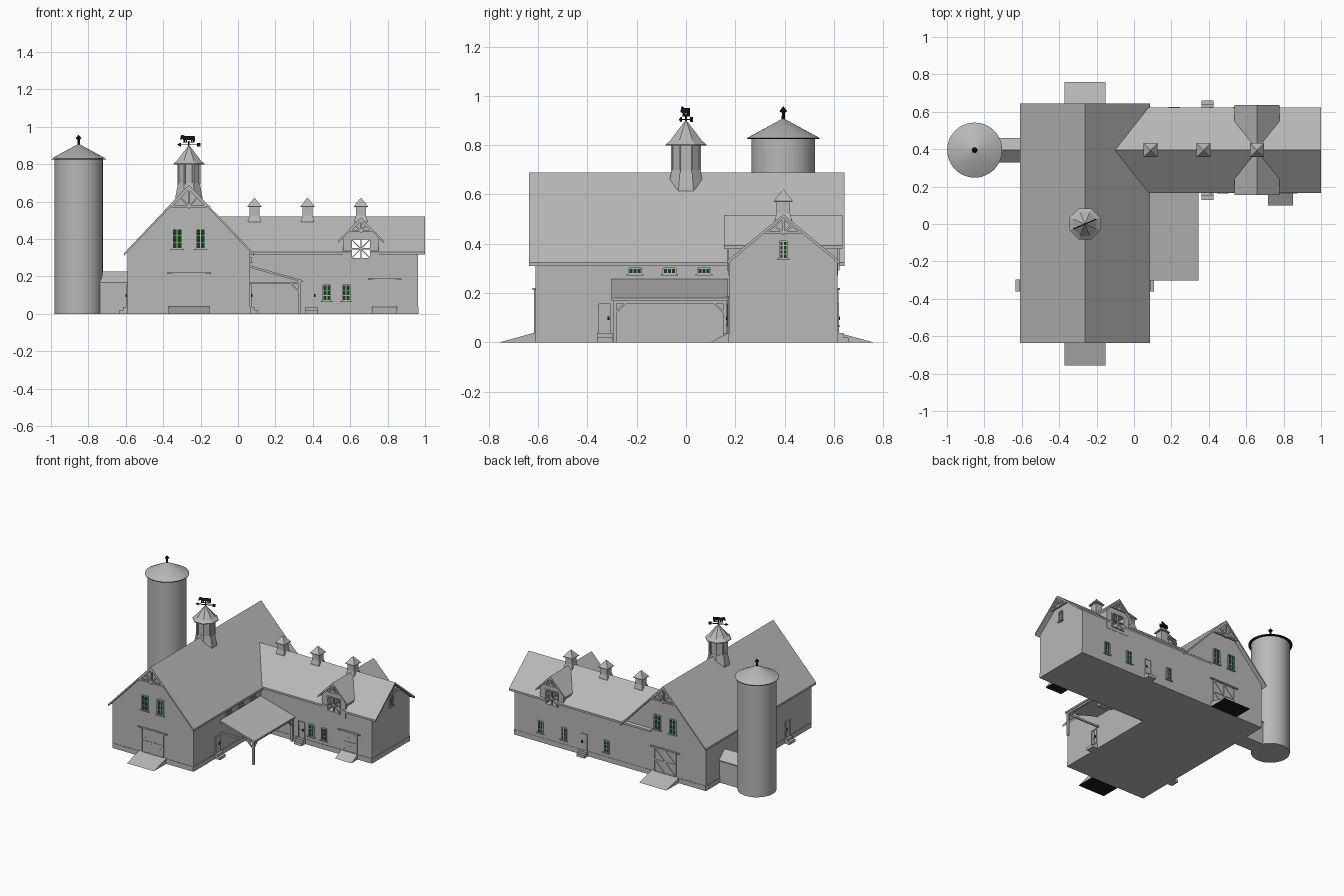
import bpy, bmesh, math
from mathutils import Vector

cube = bpy.data.objects.get("Cube")
if cube:
    bpy.data.objects.remove(cube, do_unlink=True)


def material(name, rgb):
    m = bpy.data.materials.new(name)
    m.use_nodes = True
    m.diffuse_color = (*rgb, 1)
    m.node_tree.nodes["Principled BSDF"].inputs["Base Color"].default_value = (*rgb, 1)
    return m


GREY = material("weathered grey", (0.48, 0.48, 0.48))
GREEN = material("dark green glass", (0.005, 0.05, 0.01))
BLACK = material("black iron", (0.01, 0.01, 0.01))


def finish(name, bm, mat, loc=(0, 0, 0), turn=0):
    bmesh.ops.recalc_face_normals(bm, faces=bm.faces[:])
    mesh = bpy.data.meshes.new(name)
    bm.to_mesh(mesh)
    bm.free()
    mesh.materials.append(mat)
    ob = bpy.data.objects.new(name, mesh)
    ob.location = loc
    ob.rotation_euler.z = turn
    bpy.context.collection.objects.link(ob)
    return ob


# A part is a list of prisms: (2D outline, extrusion axis, from, to)
def part(name, mat, prisms, loc=(0, 0, 0), turn=0):
    bm = bmesh.new()
    for pts, axis, lo, hi in prisms:
        rings = []
        for d in (lo, hi):
            rings.append([bm.verts.new({"x": (d, a, b), "y": (a, d, b), "z": (a, b, d)}[axis])
                          for a, b in pts])
        n = len(pts)
        bm.faces.new(rings[0])
        bm.faces.new(rings[1][::-1])
        for i in range(n):
            j = (i + 1) % n
            bm.faces.new((rings[0][i], rings[1][i], rings[1][j], rings[0][j]))
    return finish(name, bm, mat, loc, turn)


def lathe(name, mat, profile, sides, loc, phase=0.0, smooth=False):
    bm = bmesh.new()
    rings = []
    for r, z in profile:
        angles = [phase + math.tau * i / sides for i in range(sides)]
        rings.append([bm.verts.new((r * math.cos(a), r * math.sin(a), z)) for a in angles])
    for low, high in zip(rings, rings[1:]):
        for i in range(sides):
            j = (i + 1) % sides
            bm.faces.new((low[i], low[j], high[j], high[i]))
    bm.faces.new(rings[0][::-1])
    bm.faces.new(rings[-1])
    ob = finish(name, bm, mat, loc)
    if smooth:
        bpy.ops.object.select_all(action="DESELECT")
        ob.select_set(True)
        bpy.context.view_layer.objects.active = ob
        bpy.ops.object.shade_smooth_by_angle()
    return ob


def rect(a0, a1, b0, b1):
    return [(a0, b0), (a1, b0), (a1, b1), (a0, b1)]


# Walls are faces: (normal axis, coordinate, outward sign)
def bar(face, p, q, width, depth):
    axis, at, sign = face
    p, q = Vector(p), Vector(q)
    d = (q - p).normalized() * width / 2
    s = Vector((-d.y, d.x))
    return ([tuple(v) for v in (p + s, q + s, q - s, p - s)], axis, at, at + sign * depth)


def panel(face, u0, u1, z0, z1, depth):
    return (rect(u0, u1, z0, z1), face[0], face[1], face[1] + face[2] * depth)


def frame(face, u0, u1, z0, z1, w, depth):
    return [bar(face, (u0, z0), (u0, z1), w, depth), bar(face, (u1, z0), (u1, z1), w, depth),
            bar(face, (u0, z0), (u1, z0), w, depth), bar(face, (u0, z1), (u1, z1), w, depth)]


def window(name, face, u, z, w, h, cols, rows):
    u0, u1, z0, z1 = u - w / 2, u + w / 2, z - h / 2, z + h / 2
    part(name + "_glass", GREEN, [panel(face, u0, u1, z0, z1, 0.004)])
    trim = frame(face, u0, u1, z0, z1, 0.006, 0.008)
    for i in range(1, cols):
        x = u0 + w * i / cols
        trim.append(bar(face, (x, z0), (x, z1), 0.005, 0.006))
    for i in range(1, rows):
        y = z0 + h * i / rows
        trim.append(bar(face, (u0, y), (u1, y), 0.004, 0.006))
    trim.append(bar(face, (u0 - 0.01, z0 - 0.004), (u1 + 0.01, z0 - 0.004), 0.006, 0.012))
    part(name + "_trim", GREY, trim)


def door(name, face, u, out):
    trim = [panel(face, u - 0.022, u + 0.022, 0.036, 0.155, 0.003)]
    trim += frame(face, u - 0.024, u + 0.024, 0.036, 0.155, 0.005, 0.007)
    trim += [bar(face, (u, 0.036), (u, 0.155), 0.003, 0.005),
             bar(face, (u - 0.022, 0.095), (u + 0.022, 0.095), 0.004, 0.005)]
    part(name, GREY, trim)
    part(name + "_handle", BLACK, [panel(face, u + 0.012, u + 0.02, 0.09, 0.105, 0.012)])
    part(name + "_steps", GREY, [panel(face, u - 0.032, u + 0.032, 0, 0.02, out),
                                 panel(face, u - 0.032, u + 0.032, 0.02, 0.037, out * 0.55)])


def sliding_door(name, face, u, w, top, leaves, reach):
    u0, u1, z0 = u - w / 2, u + w / 2, 0.038
    trim = [bar(face, (u0 - 0.03, top + 0.006), (u1 + 0.03, top + 0.006), 0.007, 0.012)]
    for i in range(leaves):
        a, b = u0 + w * i / leaves, u0 + w * (i + 1) / leaves
        mid = (z0 + top) / 2
        trim += [panel(face, a, b, z0, top, 0.003), *frame(face, a, b, z0, top, 0.006, 0.006),
                 bar(face, (a, mid), (b, mid), 0.006, 0.006),
                 bar(face, (a, z0), (b, mid), 0.006, 0.006),
                 bar(face, (a, mid), (b, top), 0.006, 0.006)]
    part(name, GREY, trim)
    # loading ramp with dark underside
    y, s = face[1], face[2]
    wide = w / 2 + 0.022 if leaves > 1 else w / 2 + 0.008
    ramp = part(name + "_ramp", GREY, [([(y, 0), (y + s * reach, 0), (y, 0.04)], "x", u - wide, u + wide)])
    ramp.data.materials.append(BLACK)
    for f in ramp.data.polygons:
        f.material_index = int(f.normal.z < -0.9)


def gable(name, axis, c, half, top, slope, lo, hi, base=0.0):
    eave = top - slope * half
    return part(name, GREY, [([(c - half, base), (c + half, base), (c + half, eave),
                               (c, top), (c - half, eave)], axis, lo, hi)])


def roof(name, axis, c, half, top, slope, lo, hi, t=0.014):
    e = top - slope * half
    return part(name, GREY, [([(c - half, e), (c, top), (c + half, e), (c + half, e - t),
                               (c, top - t), (c - half, e - t)], axis, lo, hi)])


def truss(name, face, c, top, slope, span, depth=0.015):
    z = top - slope * span
    post = z - span * 0.12
    part(name, GREY, [bar(face, (c - span, z), (c, top), 0.012, depth),
                      bar(face, (c + span, z), (c, top), 0.012, depth),
                      bar(face, (c - span, z), (c + span, z), 0.01, depth),
                      bar(face, (c, post), (c, top), 0.01, depth),
                      bar(face, (c, z), (c - span / 2, z + slope * span / 2), 0.008, depth),
                      bar(face, (c, z), (c + span / 2, z + slope * span / 2), 0.008, depth)])


# Main barn
MX, MS = -0.2625, 1.055
FRONT, BACK = ("y", -0.61, -1), ("y", 0.613, 1)
EAST, WEST = ("x", 0.065, 1), ("x", -0.59, -1)
gable("main_walls", "y", MX, 0.3275, 0.678, MS, -0.61, 0.613)
roof("main_roof", "y", MX, 0.3475, 0.69, MS, -0.637, 0.643)
for side, face in (("front", FRONT), ("back", BACK)):
    truss("main_truss_" + side, (face[0], face[1] + face[2] * 0.012, face[2]), MX, 0.674, MS, 0.095)
    sliding_door("main_door_" + side, face, MX, 0.175, 0.21, 2, 0.146)
    for i, x in enumerate((-0.325, -0.2)):
        window(f"main_window_{side}_{i}", face, x, 0.4, 0.05, 0.105, 2, 3)
for i, y in enumerate((-0.207, -0.067, 0.073)):
    window(f"clerestory_window_{i}", EAST, y, 0.289, 0.05, 0.022, 3, 1)
door("main_door_east", EAST, -0.33, 0.043)
door("main_door_west", WEST, -0.33, 0.043)

# Wing with cross gable and open hayloft windows
WY, WS, DX, DS = 0.395, 0.83, 0.657, 1.03
WF, WB, WE = ("y", 0.175, -1), ("y", 0.613, 1), ("x", 0.963, 1)
wing = [gable("wing_walls", "x", WY, 0.219, 0.508, WS, -0.09, 0.963),
        roof("wing_roof", "x", WY, 0.229, 0.52, WS, -0.15, 1.0),
        gable("dormer_walls", "y", DX, 0.095, 0.505, DS, 0.172, 0.616, 0.27)]
roof("dormer_roof", "y", DX, 0.12, 0.516, DS, 0.155, 0.635)
cutter = part("loft_opening_cutter", GREY, [(rect(0.605, 0.709, 0.295, 0.4), "y", 0, 0.8)])
cutter.hide_render = True
cutter.display_type = "WIRE"
for ob in wing:
    mod = ob.modifiers.new("loft_opening", "BOOLEAN")
    mod.operation, mod.solver, mod.object = "DIFFERENCE", "EXACT", cutter
for side, face in (("front", ("y", 0.18, -1)), ("back", ("y", 0.608, 1))):
    a, b, lo, hi = 0.605, 0.709, 0.295, 0.4
    mid = (lo + hi) / 2
    part("loft_lattice_" + side, GREY, frame(face, a, b, lo, hi, 0.007, 0.014) + [
        bar(face, (DX, lo), (DX, hi), 0.006, 0.012), bar(face, (a, mid), (b, mid), 0.006, 0.012),
        bar(face, (a, lo), (b, hi), 0.005, 0.012), bar(face, (a, hi), (b, lo), 0.005, 0.012)])
    truss("dormer_truss_" + side, face, DX, 0.504, DS, 0.06, 0.02)
truss("wing_truss_east", ("x", 0.975, 1), WY, 0.506, WS, 0.075)
window("wing_window_east", WE, WY, 0.375, 0.03, 0.07, 2, 4)
for i, x in enumerate((0.475, 0.578)):
    window(f"wing_window_front_{i}", WF, x, 0.112, 0.04, 0.085, 2, 3)
for i, x in enumerate((0.215, 0.56, 0.75)):
    window(f"wing_window_back_{i}", WB, x, 0.112, 0.04, 0.085, 2, 3)
door("wing_door_front", WF, 0.394, 0.046)
door("wing_door_back", WB, 0.394, 0.046)
sliding_door("stable_door", WF, 0.784, 0.118, 0.178, 1, 0.075)

# Foundation bands
bands = [(FRONT, -0.59, 0.065), (BACK, -0.59, 0.963), (WEST, -0.61, 0.613),
         (EAST, -0.61, 0.175), (WF, 0.065, 0.963), (WE, 0.175, 0.613)]
part("foundation", GREY, [panel(f, a, b, 0, 0.036, 0.003) for f, a, b in bands])

# Porch: shed roof, posts, beams and braces
part("porch_roof", GREY, [([(0.06, 0.259), (0.345, 0.18), (0.345, 0.168), (0.06, 0.247)],
                           "y", -0.303, 0.17)])
POST = ("x", 0.322, 1)
porch = [panel(POST, -0.297, 0.165, 0.158, 0.174, 0.014)]
for y, s in ((-0.29, 1), (0.158, -1)):
    porch += [panel(POST, y - 0.007, y + 0.007, 0, 0.17, 0.014),
              bar(POST, (y, 0.115), (y + s * 0.05, 0.165), 0.008, 0.01),
              (rect(0.065, 0.33, 0.158, 0.17), "y", y - 0.005, y + 0.005),
              bar(("y", y - 0.004, 1), (0.328, 0.115), (0.278, 0.165), 0.008, 0.008)]
part("porch_frame", GREY, porch)

# Silo and its link to the barn
SILO = (-0.852, WY, 0)
lathe("silo", GREY, [(0.129, 0), (0.129, 0.832)], 48, SILO, smooth=True)
lathe("silo_roof", GREY, [(0.147, 0.829), (0.004, 0.907)], 48, SILO, smooth=True)
lathe("silo_roof_rim", BLACK, [(0.146, 0.824), (0.147, 0.8288)], 48, SILO)
lathe("silo_finial", BLACK, [(0.007, 0.9), (0.006, 0.932), (0.016, 0.937), (0.001, 0.957)], 8, SILO)
gable("silo_link_walls", "x", WY, 0.058, 0.22, 0.9, -0.75, -0.58)
roof("silo_link_roof", "x", WY, 0.066, 0.227, 0.9, -0.75, -0.58, 0.008)

# Octagonal main cupola
TOP, OCT = (MX, 0, 0), math.pi / 8
lathe("cupola_skirt", GREY, [(0.08, 0.595), (0.077, 0.63), (0.063, 0.7)], 8, TOP, OCT)
lathe("cupola_body", GREY, [(0.061, 0.69), (0.061, 0.81)], 8, TOP, OCT)
lathe("cupola_roof", GREY, [(0.089, 0.798), (0.089, 0.803), (0.068, 0.82), (0.003, 0.9)], 8, TOP, OCT)
for i in range(8):
    a = OCT + math.tau * i / 8
    lathe(f"cupola_corner_{i}", GREY, [(0.006, 0.69), (0.006, 0.805)], 6,
          (MX + 0.06 * math.cos(a), 0.06 * math.sin(a), 0))

# Weathervane with a grazing animal
vane = [rect(-0.003, 0.003, 0.89, 0.925), rect(-0.06, 0.06, 0.902, 0.906),
        [(-0.068, 0.904), (-0.048, 0.894), (-0.048, 0.914)], rect(0.048, 0.066, 0.894, 0.914),
        rect(-0.032, 0.032, 0.93, 0.951), rect(-0.032, 0.032, 0.916, 0.919),
        [(-0.028, 0.952), (-0.03, 0.935), (-0.05, 0.932), (-0.046, 0.948), (-0.04, 0.957)],
        rect(0.032, 0.035, 0.925, 0.949)]
vane += [rect(x, x + 0.007, 0.917, 0.933) for x in (-0.03, -0.019, 0.013, 0.025)]
part("weathervane", BLACK, [(p, "y", -0.003, 0.003) for p in vane], TOP, math.radians(23))

# Small square cupolas along the wing ridge
for i, x in enumerate((0.088, 0.372, DX)):
    spot, q = (x, WY, 0), math.pi / 4
    lathe(f"vent_body_{i}", GREY, [(0.05, 0.475), (0.048, 0.5), (0.038, 0.525), (0.038, 0.575)], 4, spot, q)
    lathe(f"vent_roof_{i}", GREY, [(0.053, 0.57), (0.053, 0.574), (0.002, 0.62)], 4, spot, q)
